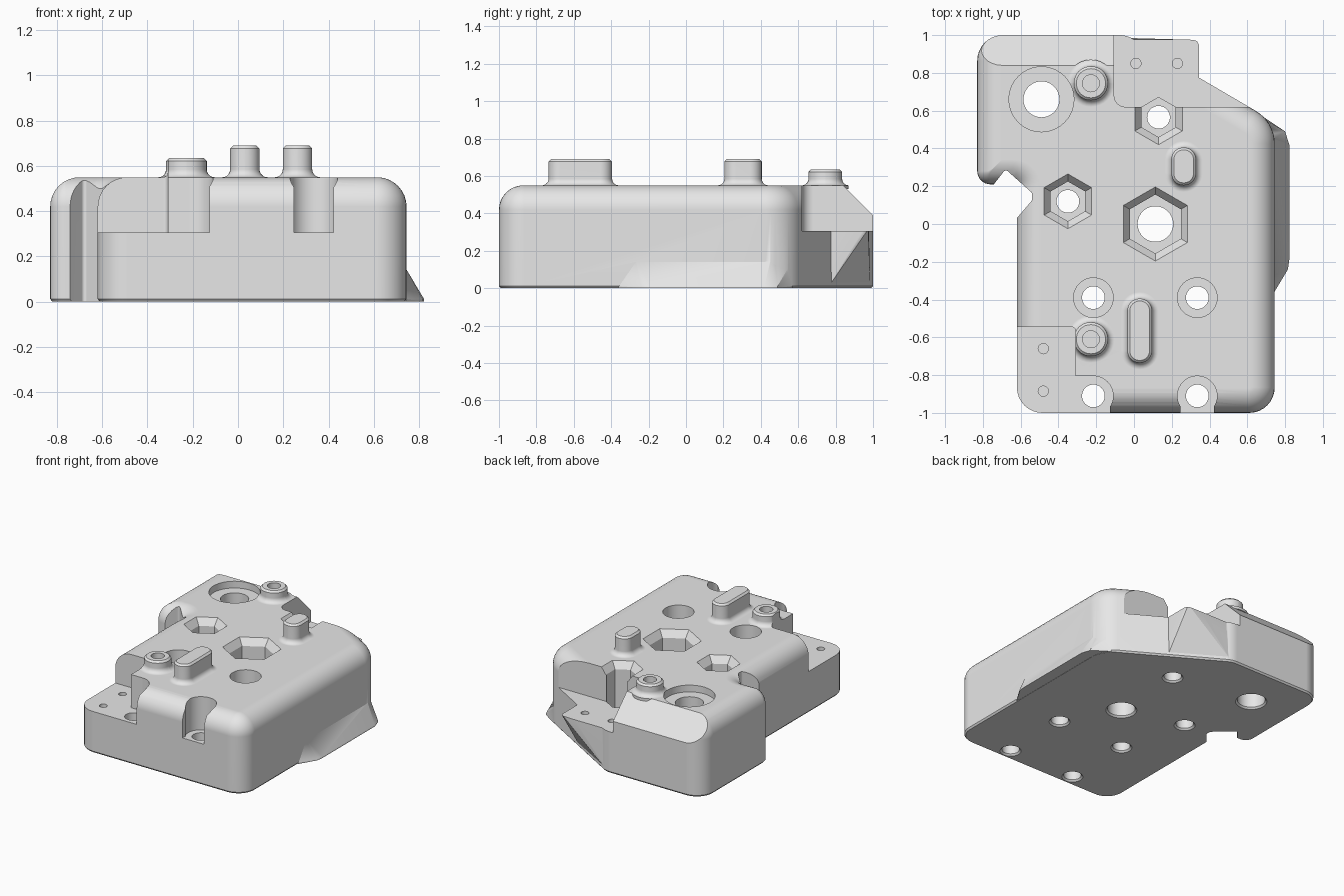
import bpy, bmesh, math
from mathutils import Vector

if "Cube" in bpy.data.objects:
    bpy.data.objects.remove(bpy.data.objects["Cube"], do_unlink=True)

TOP, SHELF, FLOOR, FILLET = 0.55, 0.305, 0.22, 0.13

grey = bpy.data.materials.new("plain_grey")
grey.use_nodes = True
colour = (0.8, 0.8, 0.8, 1)
grey.diffuse_color = colour
grey.node_tree.nodes["Principled BSDF"].inputs["Base Color"].default_value = colour


def make(name, bm):
    bmesh.ops.recalc_face_normals(bm, faces=bm.faces)
    mesh = bpy.data.meshes.new(name)
    bm.to_mesh(mesh)
    bm.free()
    mesh.materials.append(grey)
    ob = bpy.data.objects.new(name, mesh)
    bpy.context.collection.objects.link(ob)
    return ob


def loft(name, loops):
    """Skin a stack of equal-length loops and cap both ends."""
    bm = bmesh.new()
    rows = [[bm.verts.new(p) for p in loop] for loop in loops]
    n = len(rows[0])
    for a, b in zip(rows, rows[1:]):
        for i in range(n):
            j = (i + 1) % n
            bm.faces.new((a[i], a[j], b[j], b[i]))
    bm.faces.new(rows[0][::-1])
    bm.faces.new(rows[-1])
    return make(name, bm)


def hull(name, points):
    bm = bmesh.new()
    for p in points:
        bm.verts.new(p)
    bmesh.ops.convex_hull(bm, input=bm.verts)
    return make(name, bm)


def outline(corners, z, inset=0.0, steps=8):
    """Counter-clockwise polygon of (x, y, radius) with rounded corners, inset."""
    pts, n = [], len(corners)
    for i, (x, y, r) in enumerate(corners):
        p = Vector((x, y))
        d1 = (p - Vector(corners[i - 1][:2])).normalized()
        d2 = (Vector(corners[(i + 1) % n][:2]) - p).normalized()
        n1, n2 = Vector((-d1.y, d1.x)), Vector((-d2.y, d2.x))
        miter = (n1 + n2) / (1 + n1.dot(n2))
        turn = math.atan2(d1.x * d2.y - d1.y * d2.x, d1.dot(d2))
        sign = 1 if turn > 0 else -1
        rad = max(r - sign * inset, 0.002)
        centre = p + miter * (inset + sign * rad)
        start = math.atan2(n1.y, n1.x)
        for k in range(steps + 1):
            a = start + turn * k / steps
            pts.append((centre.x - sign * rad * math.cos(a),
                        centre.y - sign * rad * math.sin(a), z))
    return pts


def rect(x0, x1, y0, y1, r=0.003):
    return [(x0, y0, r), (x1, y0, r), (x1, y1, r), (x0, y1, r)]


def lathe(name, x, y, profile, sides=40):
    return loft(name, [[(x + r * math.cos(math.pi / 2 + math.tau * i / sides),
                         y + r * math.sin(math.pi / 2 + math.tau * i / sides), z)
                        for i in range(sides)] for r, z in profile])


def prism(name, corners, z0, z1, steps=4):
    return loft(name, [outline(corners, z, 0, steps) for z in (z0, z1)])


# Main block with rounded top rim and fine bottom chamfer
plan = [(-0.62, -1, 0.135), (0.745, -1, 0.135), (0.745, 0.54, 0.2),
        (-0.04, 1, 0.14), (-0.83, 1, 0.135), (-0.83, 0.21, 0.07), (-0.62, 0.21, 0.02)]
levels = [(0, 0.01), (0.012, 0)]
for k in range(9):
    a = math.pi / 2 * k / 8
    levels.append((TOP - FILLET + FILLET * math.sin(a), FILLET * (1 - math.cos(a))))
body = loft("housing_block", [outline(plan, z, i) for z, i in levels])


def boolean(tool, operation):
    mod = body.modifiers.new("cut", "BOOLEAN")
    mod.operation, mod.object, mod.solver = operation, tool, "EXACT"
    bpy.ops.object.select_all(action="DESELECT")
    bpy.context.view_layer.objects.active = body
    body.select_set(True)
    bpy.ops.object.modifier_apply(modifier=mod.name)
    bpy.data.objects.remove(tool, do_unlink=True)


def add(tool):
    boolean(tool, "UNION")


def cut(tool):
    boolean(tool, "DIFFERENCE")


# Sloped rear top edge
cut(hull("rear_slope", [(x, y, z) for x in (-1, 1)
                        for y, z in ((0.79, 0.6), (1.19, 0.2), (1.2, 0.6))]))

# Flared foot on the side
foot = [(0.743, -0.36, 0), (0.77, -0.31, 0), (0.815, -0.24, 0), (0.822, -0.19, 0),
        (0.822, 0.42, 0), (0.8, 0.49, 0), (0.68, 0.57, 0), (0.5, 0.4, 0)]
foot = [(x, y, z) for x, y, _ in foot for z in (0.001, 0.012)]
foot += [(0.74, -0.27, 0.15), (0.74, 0.45, 0.15), (0.66, 0.57, 0.15), (0.5, 0.2, 0.15)]
add(hull("side_foot", foot))

# Overhanging corner under the rear shelf
corner = [(0.345, 0.76), (0.345, 0.945), (0.335, 0.967), (0.315, 0.975),
          (-0.05, 0.975), (0, 0.7)]
over = [(x, y, z) for x, y in corner for z in (SHELF, 0.4)]
over += [(0.34, 0.765, 0.012), (-0.04, 0.985, 0.012), (0, 0.7, 0.012)]
add(hull("shelf_overhang", over))


# Raised pegs with flared roots
def peg(name, x, y, hx, hy, height):
    r = hx - 0.002
    base = rect(x - hx, x + hx, y - hy, y + hy, r)
    rows = [(TOP - 0.02, -0.035)]
    for k in range(6):
        a = math.pi / 2 * k / 5
        rows.append((TOP + 0.035 * (1 - math.cos(a)), -0.035 * (1 - math.sin(a))))
    rows += [(height - 0.013, 0), (height, 0.013)]
    add(loft(name, [outline(base, z, i) for z, i in rows]))


peg("long_peg", 0.03, -0.565, 0.065, 0.17, 0.69)
peg("short_peg", 0.263, 0.305, 0.065, 0.1, 0.69)
for y in (0.745, -0.61):
    peg("round_boss", -0.228, y, 0.09, 0.09, 0.635)
    cut(lathe("boss_bore", -0.228, y, [(0.045, 0.35), (0.045, 0.8)], 24))

# Shelves and side notch
cut(prism("rear_shelf", rect(-0.105, 1.2, 0.62, 1.3, 0.06), SHELF, 1, 8))
cut(prism("front_shelf", rect(-1.1, -0.31, -1.2, -0.545, 0.02), SHELF, 1))
cut(prism("front_step", rect(-1.1, -0.215, -1.21, -0.805), SHELF, 1))
cut(prism("side_notch", [(-0.73, 0.1, 0.01), (-0.63, 0.02, 0.02), (-0.54, 0.125, 0.02),
                         (-0.54, 0.165, 0.02), (-0.68, 0.29, 0.015), (-0.75, 0.2, 0.02)],
          -0.1, 1))


# Stepped bolt holes through the block
def bolt(x, y, r, seat_r, seat_z):
    cut(lathe("bolt_hole", x, y, [(r + 0.022, -0.01), (r, 0.012), (r, seat_z),
                                  (seat_r, seat_z), (seat_r, 1)]))


bolt(-0.49, 0.66, 0.095, 0.172, TOP - 0.05)
for x in (-0.215, 0.335):
    bolt(x, -0.39, 0.06, 0.105, SHELF)
    bolt(x, -0.91, 0.06, 0.105, SHELF)
    cut(prism("front_slot", rect(x - 0.088, x + 0.088, -1.2, -0.9), SHELF, 1))

# Chamfered hexagonal nut pockets with through holes
for x, y, r, hole in ((0.113, 0, 0.196, 0.094), (-0.35, 0.12, 0.145, 0.06),
                      (0.13, 0.565, 0.145, 0.06)):
    inner = r - 0.04
    cut(lathe("nut_pocket", x, y, [(inner, FLOOR), (inner, TOP - 0.05), (r, TOP),
                                   (r, 0.56)], 6))
    cut(lathe("nut_hole", x, y, [(hole + 0.022, -0.01), (hole, 0.012), (hole, FLOOR + 0.03)]))

# Small blind screw holes on the shelves
for x, y in ((0.01, 0.85), (0.23, 0.85), (-0.48, -0.66), (-0.48, -0.885)):
    cut(lathe("screw_hole", x, y, [(0.027, 0.2), (0.027, 0.4)], 20))

# Smooth curved faces, keep hard edges
bpy.ops.object.select_all(action="DESELECT")
body.select_set(True)
bpy.context.view_layer.objects.active = body
bpy.ops.object.shade_smooth_by_angle(angle=math.radians(30))
normals = body.modifiers.new("even_normals", "WEIGHTED_NORMAL")
normals.keep_sharp = True
